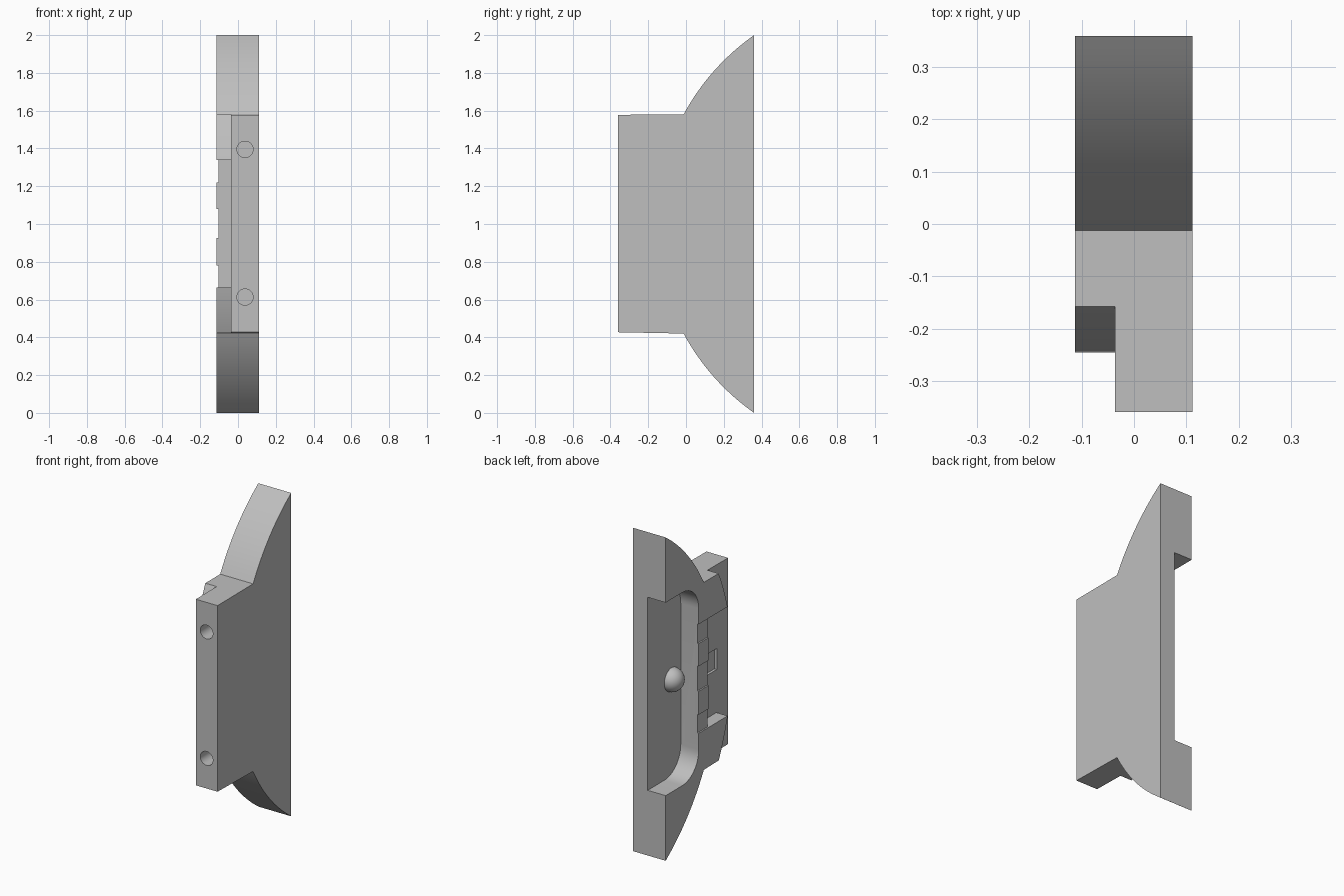
import bpy, bmesh
from math import sin, cos, asin, pi, radians
from mathutils import Matrix

cube = bpy.data.objects.get("Cube")
if cube:
    bpy.data.objects.remove(cube, do_unlink=True)

grey = bpy.data.materials.new("plain_grey")
grey.use_nodes = True
colour = (0.52, 0.52, 0.52, 1)
grey.diffuse_color = colour
grey.node_tree.nodes["Principled BSDF"].inputs["Base Color"].default_value = colour

RIGHT, STEP, LEFT = -0.113, -0.036, 0.112   # x levels of the body
CENTRE_Y = 1.063                            # shared centre of the curved edges, at z = 1


def add_object(name, bm):
    bmesh.ops.recalc_face_normals(bm, faces=bm.faces)
    mesh = bpy.data.meshes.new(name)
    bm.to_mesh(mesh)
    bm.free()
    mesh.materials.append(grey)
    obj = bpy.data.objects.new(name, mesh)
    bpy.context.collection.objects.link(obj)
    return obj


def prism(name, profile, x0, x1):
    """Extrude a (y, z) outline along x."""
    bm = bmesh.new()
    face = bm.faces.new([bm.verts.new((x0, y, z)) for y, z in profile])
    new = bmesh.ops.extrude_face_region(bm, geom=[face])["geom"]
    bmesh.ops.translate(bm, vec=(x1 - x0, 0, 0),
                        verts=[v for v in new if isinstance(v, bmesh.types.BMVert)])
    return add_object(name, bm)


def box(name, x0, x1, y0, y1, z0, z1):
    return prism(name, [(y0, z0), (y1, z0), (y1, z1), (y0, z1)], x0, x1)


def arc(cy, cz, radius, a0, a1, steps):
    return [(cy + radius * cos(a0 + (a1 - a0) * i / steps),
             cz + radius * sin(a0 + (a1 - a0) * i / steps)) for i in range(steps + 1)]


def cut(target, cutter):
    cutter.hide_render = True
    mod = target.modifiers.new("cut", "BOOLEAN")
    mod.operation, mod.solver, mod.object = "DIFFERENCE", "EXACT", cutter
    bpy.context.view_layer.objects.active = target
    bpy.ops.object.modifier_apply(modifier=mod.name)
    bpy.data.objects.remove(cutter, do_unlink=True)


# Body: square front block with curved wings reaching the back
R = 1.222
low, high = asin(0.58 / R), asin(1 / R)
upper = arc(CENTRE_Y, 1, R, pi - low, pi - high, 20)
lower = [(y, 2 - z) for y, z in reversed(upper)]
front = [(-0.36, 0.427), (-0.36, 1.578)]
upper[-1], lower[0] = (0.36, 2), (0.36, 0)
body = prism("body", upper + lower + front, RIGHT, LEFT)

# Curved step along the front of the right side
edge = arc(CENTRE_Y, 1, 1.351, pi - 0.5, pi + 0.5, 40)
cut(body, prism("step_cutter", edge + [(-0.5, edge[-1][1]), (-0.5, edge[0][1])], -0.3, STEP))

# Recess between the upper and lower ramps
cut(body, box("recess_cutter", -0.3, STEP, -0.5, -0.06, 0.665, 1.34))

# Pocket open to the back, with rounded front corners
r, wall = 0.16, 0.037
pocket = ([(0.6, 1.597)] + arc(wall + r, 1.597 - r, r, pi / 2, pi, 12)
          + arc(wall + r, 0.403 + r, r, pi, 1.5 * pi, 12) + [(0.6, 0.403)])
cut(body, prism("pocket_cutter", pocket, -0.3, 0.01))

# Shallow gaps that leave raised teeth on the rib
for z0, z1 in [(0.665, 0.78), (0.925, 1.08), (1.22, 1.34)]:
    cut(body, box("gap_cutter", -0.3, -0.104, -0.1, 0.1, z0, z1))

# Small rectangular notch in the recess floor
cut(body, box("notch_cutter", -0.1, -0.02, -0.25, -0.11, 0.93, 1.06))

# Two blind screw holes in the front
for z in (0.613, 1.395):
    bm = bmesh.new()
    bmesh.ops.create_cone(bm, cap_ends=True, segments=32, radius1=0.043, radius2=0.043, depth=0.3,
                          matrix=Matrix.Translation((0.037, -0.36, z)) @ Matrix.Rotation(pi / 2, 4, "X"))
    cut(body, add_object("hole_cutter", bm))

# Domed stud on the pocket floor
bm = bmesh.new()
bmesh.ops.create_uvsphere(bm, u_segments=32, v_segments=16, radius=0.073,
                          matrix=Matrix.Translation((0.01, 0.125, 1)) @ Matrix.Rotation(pi / 2, 4, "Y"))
bmesh.ops.bisect_plane(bm, geom=bm.verts[:] + bm.edges[:] + bm.faces[:], plane_co=(0.012, 0, 0),
                       plane_no=(1, 0, 0), clear_outer=True)
stud = add_object("stud", bm)

for obj in (body, stud):
    bpy.ops.object.select_all(action="DESELECT")
    obj.select_set(True)
    bpy.context.view_layer.objects.active = obj
    bpy.ops.object.shade_smooth_by_angle(angle=radians(25))
